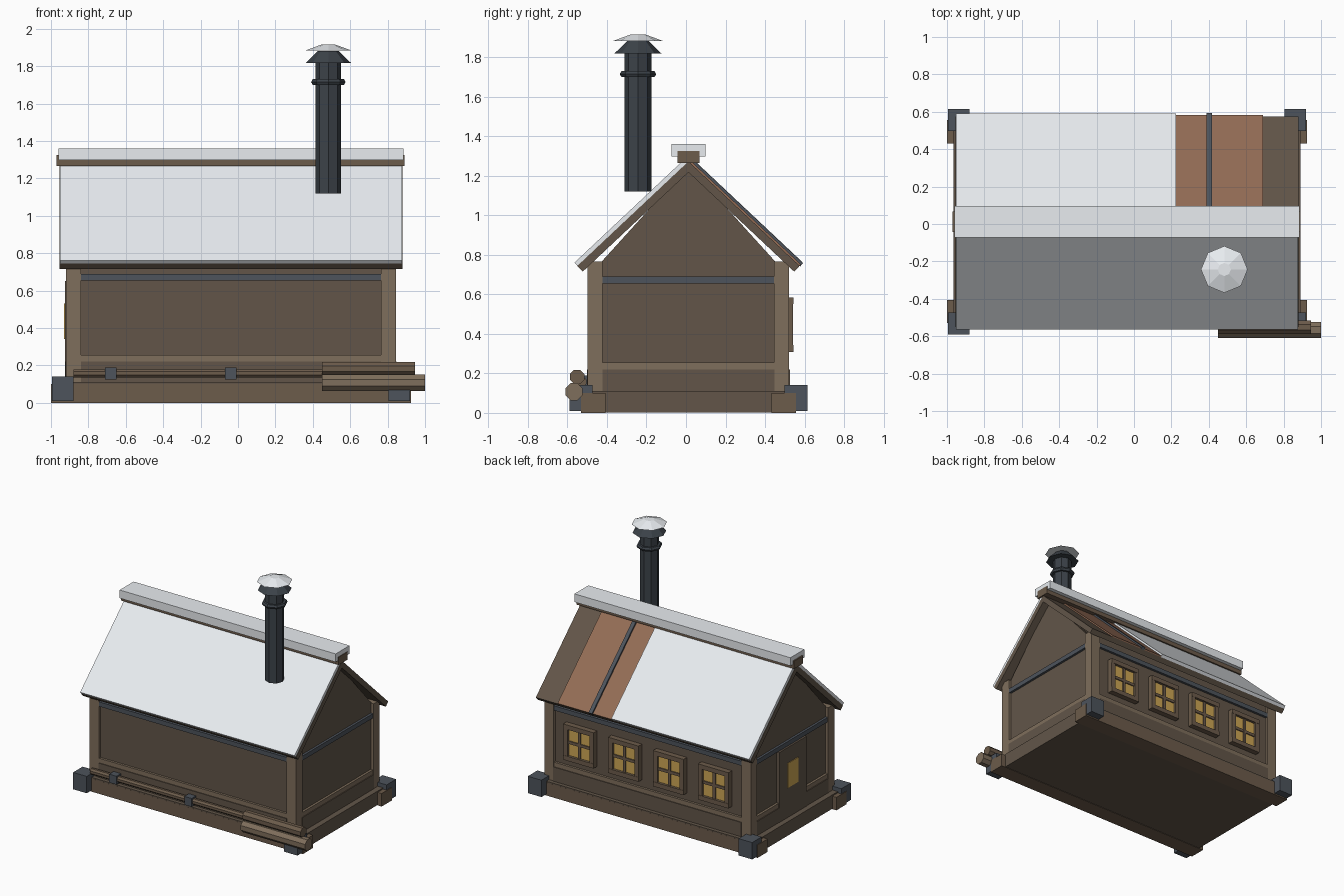
import bpy, math
from mathutils import Vector

if "Cube" in bpy.data.objects:
    bpy.data.objects.remove(bpy.data.objects["Cube"])

CX, CY = -0.0375, 0.0125   # centre of the house


def mat(name, r, g, b):
    m = bpy.data.materials.new(name)
    m.diffuse_color = tuple((c / 255) ** 2.2 for c in (r, g, b)) + (1,)
    m.use_nodes = True
    m.node_tree.nodes["Principled BSDF"].inputs["Base Color"].default_value = m.diffuse_color
    return m


WALL = mat("dark_wood", 98, 86, 74)
POST = mat("light_wood", 126, 110, 92)
BEAM = mat("beam_wood", 108, 92, 76)
IRON = mat("iron", 78, 84, 92)
PIPE = mat("dark_iron", 62, 68, 74)
SNOW = mat("snow", 232, 236, 240)
RUST = mat("rust", 146, 108, 86)
GLOW = mat("lit_glass", 205, 165, 85)


def mesh(name, verts, faces, m):
    me = bpy.data.meshes.new(name)
    me.from_pydata(verts, [], faces)
    me.materials.append(m)
    ob = bpy.data.objects.new(name, me)
    bpy.context.collection.objects.link(ob)
    return ob


def extrude_x(name, prof, x0, x1, m):
    """Extrude a (y, z) profile, counter-clockwise seen from +x."""
    n = len(prof)
    v = [(x, y, z) for x in (x0, x1) for y, z in prof]
    f = [(i, (i + 1) % n, n + (i + 1) % n, n + i) for i in range(n)]
    f += [tuple(range(n))[::-1], tuple(range(n, 2 * n))]
    return mesh(name, v, f, m)


def box(name, x0, x1, y0, y1, z0, z1, m):
    return extrude_x(name, [(y0, z0), (y1, z0), (y1, z1), (y0, z1)], x0, x1, m)


def lathe(name, x, y, prof, m, n=8):
    """Revolve an (r, z) profile, bottom to top, with flat caps."""
    v = [(x + r * math.cos(2 * math.pi * i / n), y + r * math.sin(2 * math.pi * i / n), z)
         for r, z in prof for i in range(n)]
    f = [(j * n + i, j * n + (i + 1) % n, (j + 1) * n + (i + 1) % n, (j + 1) * n + i)
         for j in range(len(prof) - 1) for i in range(n)]
    f += [tuple(range(n))[::-1], tuple(range((len(prof) - 1) * n, len(prof) * n))]
    return mesh(name, v, f, m)


def log(name, x0, x1, y, z, r, m, n=8):
    prof = [(y + r * math.cos(2 * math.pi * (i + .5) / n), z + r * math.sin(2 * math.pi * (i + .5) / n))
            for i in range(n)]
    return extrude_x(name, prof, x0, x1, m)


# Foundation slab, long beams and iron corner shoes
box("foundation", -0.965, 0.89, -0.53, 0.555, 0.003, 0.11, WALL)
for s in (-1, 1):
    y = CY + s * 0.481
    box("sill_beam", -1.0, 0.925, y - 0.062, y + 0.062, 0, 0.10, BEAM)
    for t in (-1, 1):
        x, yb = CX + t * 0.9, CY + s * 0.544
        box("corner_shoe", x - 0.058, x + 0.058, yb - 0.058, yb + 0.058, 0.01, 0.14, IRON)

# Wall core with gable ends
box("wall_core", CX - 0.86, CX + 0.86, CY - 0.49, CY + 0.49, 0.10, 0.765, WALL)
for t in (-1, 1):
    x = CX + t * 0.845
    extrude_x("gable", [(CY - 0.44, 0.765), (CY + 0.44, 0.765), (CY, 1.25)], x - 0.015, x + 0.015, WALL)

# Corner posts
for s in (-1, 1):
    for t in (-1, 1):
        x, y = CX + t * 0.842, CY + s * 0.472
        box("corner_post", x - 0.04, x + 0.04, y - 0.038, y + 0.038, 0.10, 0.765, POST)


# Horizontal bands around the walls
def band(name, d, z0, z1, m):
    for s in (-1, 1):
        y = CY + s * (0.49 + d / 2)
        box(name, CX - 0.803, CX + 0.803, y - d / 2, y + d / 2, z0, z1, m)
        x = CX + s * (0.86 + d / 2)
        box(name, x - d / 2, x + d / 2, CY - 0.435, CY + 0.435, z0, z1, m)


band("plinth_board", 0.024, 0.10, 0.22, WALL)
band("wall_rail", 0.018, 0.22, 0.255, POST)
band("iron_strap", 0.018, 0.655, 0.69, IRON)

# Four lit windows on the back wall
for i in range(4):
    x, z, y = CX + (i - 1.5) * 0.384, 0.447, CY + 0.49
    w, h = 0.13, 0.138
    box("window_glass", x - w + .02, x + w - .02, y, y + 0.022, z - h + .02, z + h - .02, GLOW)
    for s in (-1, 1):
        box("window_jamb", x + s * (w - .0175) - .0175, x + s * (w - .0175) + .0175,
            y, y + 0.04, z - h, z + h, BEAM)
        box("window_rail", x - w, x + w, y, y + 0.042,
            z + s * (h - .0175) - .0175, z + s * (h - .0175) + .0175, BEAM)
    box("window_mullion", x - .011, x + .011, y, y + 0.032, z - h, z + h, BEAM)
    box("window_crossbar", x - w, x + w, y, y + 0.03, z - .011, z + .011, BEAM)

# Door on the left end
box("door", -0.924, -0.88, CY - 0.165, CY + 0.165, 0.11, 0.65, WALL)
box("door_window", -0.929, -0.90, CY - 0.06, CY + 0.07, 0.34, 0.53, GLOW)

# Roof: strips laid on each slope at a given height above the underside
SL = math.atan(0.94)
NY, NZ = math.sin(SL), math.cos(SL)


def slope(name, s, x0, x1, h0, h1, m, ext=0.0):
    eave = Vector((0.535, 0.715)) + Vector((NZ, -NY)) * ext
    pts = []
    for h, top in ((h0, 0), (h0, 1), (h1, 1), (h1, 0)):
        if top:   # meets the centre plane
            pts.append((0, 0.715 + 0.535 * 0.94 + h / NZ))
        else:
            pts.append((eave.x + NY * h, eave.y + NZ * h))
    prof = [(CY + s * u, z) for u, z in pts]
    if s > 0:
        prof.reverse()
    return extrude_x(name, prof, x0, x1, m)


for s in (-1, 1):
    slope("roof_deck", s, -0.955, 0.88, 0, 0.04, WALL)
slope("roof_snow_front", -1, -0.953, 0.878, 0.04, 0.062, SNOW)
slope("roof_snow_back", 1, -0.953, 0.225, 0.04, 0.064, SNOW)
slope("rust_sheet", 1, 0.225, 0.69, 0.04, 0.05, RUST)
slope("sheet_seam", 1, 0.388, 0.418, 0.04, 0.062, IRON, 0.004)

# Ridge beam with its snow cap
box("ridge_beam", -0.97, 0.89, CY - 0.055, CY + 0.055, 1.265, 1.325, BEAM)
box("ridge_snow", -0.96, 0.885, CY - 0.085, CY + 0.085, 1.297, 1.36, SNOW)

# Stove pipe with collar, cowl and snow
px, py = 0.483, -0.243
lathe("stove_pipe", px, py, [(0.068, 1.12), (0.068, 1.83)], PIPE)
lathe("pipe_collar", px, py, [(0.07, 1.7), (0.084, 1.7), (0.092, 1.715), (0.084, 1.73), (0.07, 1.73)], PIPE)
lathe("pipe_cowl", px, py, [(0.12, 1.818), (0.055, 1.882)], PIPE)
lathe("cowl_snow", px, py, [(0.125, 1.883), (0.035, 1.916)], SNOW)

# Pole rail held by iron brackets, and spare logs along the front
log("side_pole", -0.88, 0.5, -0.525, 0.157, 0.024, BEAM)
for x in (-0.68, -0.038):
    box("pole_bracket", x - 0.031, x + 0.031, -0.556, -0.48, 0.125, 0.19, IRON)
log("lower_log", 0.45, 1.0, -0.567, 0.107, 0.047, POST)
log("upper_log", 0.45, 0.945, -0.551, 0.182, 0.039, BEAM)
